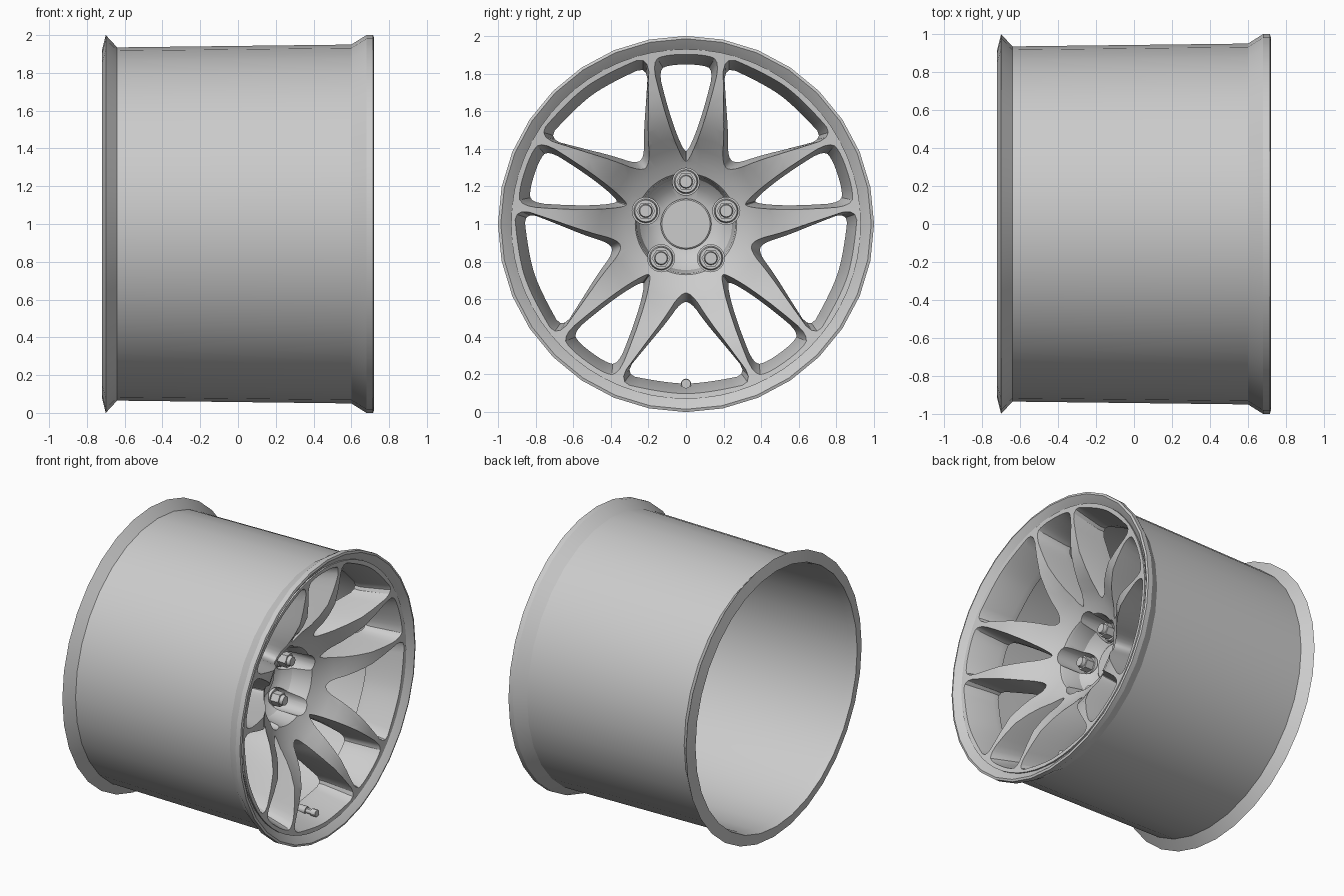
import bpy, bmesh, math
from mathutils import Matrix, Vector

if "Cube" in bpy.data.objects:
    bpy.data.objects.remove(bpy.data.objects["Cube"])

grey = bpy.data.materials.new("silver_grey")
grey.use_nodes = True
grey.diffuse_color = (0.6, 0.6, 0.6, 1)
grey.node_tree.nodes["Principled BSDF"].inputs["Base Color"].default_value = (0.6, 0.6, 0.6, 1)


def finish(bm, name):
    """Turn a bmesh into an object centred on the wheel axis."""
    bmesh.ops.recalc_face_normals(bm, faces=bm.faces)
    mesh = bpy.data.meshes.new(name)
    bm.to_mesh(mesh)
    bm.free()
    mesh.materials.append(grey)
    obj = bpy.data.objects.new(name, mesh)
    obj.location.z = 1
    bpy.context.collection.objects.link(obj)
    return obj


def activate(obj):
    bpy.ops.object.select_all(action='DESELECT')
    obj.select_set(True)
    bpy.context.view_layer.objects.active = obj


def smooth(obj, angle=30):
    activate(obj)
    bpy.ops.object.shade_smooth_by_angle(angle=math.radians(angle))


def lathe(name, profile, steps, closed=False):
    """Revolve (x, radius) points about the x axis."""
    bm = bmesh.new()
    vs = [bm.verts.new((x, 0, r)) for x, r in profile]
    pairs = list(zip(vs, vs[1:])) + ([(vs[-1], vs[0])] if closed else [])
    edges = [bm.edges.new(p) for p in pairs]
    bmesh.ops.spin(bm, geom=vs + edges, cent=(0, 0, 0), axis=(1, 0, 0),
                   angle=math.tau, steps=steps)
    bmesh.ops.remove_doubles(bm, verts=bm.verts, dist=1e-4)
    return finish(bm, name)


def add_rod(bm, x0, x1, radius, y, z, sides, tip=None):
    """Add a capped rod lying along x."""
    place = Matrix.Translation(((x0 + x1) / 2, y, z)) @ Matrix.Rotation(math.pi / 2, 4, 'Y')
    bmesh.ops.create_cone(bm, cap_ends=True, segments=sides, radius1=radius,
                          radius2=tip or radius, depth=x1 - x0, matrix=place)


def cut(target, cutter):
    mod = target.modifiers.new("cut", 'BOOLEAN')
    mod.operation = 'DIFFERENCE'
    mod.solver = 'EXACT'
    mod.object = cutter
    activate(target)
    bpy.ops.object.modifier_apply(modifier=mod.name)
    bpy.data.objects.remove(cutter)


# Barrel with flared lips at both ends
barrel = lathe("barrel", [(-0.72, 0.92), (-0.70, 1.0), (-0.64, 0.935), (0.60, 0.95),
                          (0.68, 1.0), (0.715, 1.0), (0.72, 0.985), (0.695, 0.95),
                          (0.66, 0.91), (-0.66, 0.91)], 32, closed=True)
smooth(barrel, 25)

# Spoke disc: concave front from hub to rim, with a recessed hub centre
FRONT = [(0.27, 0.40), (0.33, 0.43), (0.40, 0.48), (0.46, 0.535), (0.53, 0.585),
         (0.62, 0.635), (0.72, 0.66), (0.82, 0.678), (0.93, 0.69)]


def face_x(r):
    """Front surface depth at a radius."""
    r = min(max(r, FRONT[0][0]), FRONT[-1][0])
    for (r0, x0), (r1, x1) in zip(FRONT, FRONT[1:]):
        if r <= r1:
            return x0 + (x1 - x0) * (r - r0) / (r1 - r0)


bowl = [(0.18, 0), (0.18, 0.135), (0.21, 0.2), (0.26, 0.245), (0.385, 0.262)]
back = [(0.45, 0.93), (0.43, 0.8), (0.36, 0.6), (0.22, 0.44), (0.1, 0.34), (0.1, 0)]
spokes = lathe("spokes", bowl + [(x, r) for r, x in FRONT] + back, 64)


def round_off(points, times=2):
    """Corner cutting on a closed outline."""
    for _ in range(times):
        points = [a.lerp(b, t) for a, b in zip(points, points[1:] + points[:1])
                  for t in (0.25, 0.75)]
    return points


def add_window(bm, half, angle, shrink):
    """Add one tapered window cutter, following the curved spoke front."""
    half = [Vector(p) for p in half]
    outline = round_off(half + [Vector((u, -v)) for u, v in reversed(half) if v > 0])
    turn = Matrix.Rotation(angle, 2)
    rings = []
    for depth, amount, flat in ((0, -0.12, 0.9), (0.03, -0.12, None), (-0.025, 0.2, None),
                                (-0.2, 1, None), (0, 1, -0.1)):
        ring = []
        for u, v in outline:
            p = Vector((0.62 + (u - 0.62) * (1 - shrink[0] * amount),
                        v * (1 - shrink[1] * amount)))
            x = face_x(p.length) + depth if flat is None else flat
            p = turn @ p
            ring.append(bm.verts.new((x, p.x, p.y)))
        rings.append(ring)
    n = len(outline)
    for a, b in zip(rings, rings[1:]):
        for i in range(n):
            j = (i + 1) % n
            bm.faces.new((a[i], a[j], b[j], b[i]))
    bm.faces.new(rings[0])
    bm.faces.new(rings[-1])


# Five narrow windows within spoke pairs, five wide windows between them
NARROW = [(0.33, 0.012), (0.46, 0.07), (0.65, 0.13), (0.87, 0.185), (0.905, 0.1)]
WIDE = [(0.365, 0.03), (0.5, 0.115), (0.66, 0.235), (0.845, 0.37), (0.885, 0.19), (0.905, 0.05)]
bm = bmesh.new()
for k in range(5):
    top = math.pi / 2 + k * math.tau / 5
    add_window(bm, NARROW, top, (0.2, 0.2))
    add_window(bm, WIDE, top + math.pi / 5, (0.2, 0.1))
cut(spokes, finish(bm, "window_cutter"))

# Lug positions and the pockets around them
lugs = [(0.225 * math.cos(a), 0.225 * math.sin(a))
        for a in (math.pi / 2 + k * math.tau / 5 for k in range(5))]
bm = bmesh.new()
for y, z in lugs:
    add_rod(bm, 0.17, 0.6, 0.072, y, z, 24)
cut(spokes, finish(bm, "pocket_cutter"))
smooth(spokes)

# Centre cap
smooth(lathe("centre_cap", [(0.15, 0.135), (0.195, 0.135), (0.2, 0.128), (0.2, 0)], 32))

# Lug nuts: washer, hexagon and stud end
bm = bmesh.new()
for y, z in lugs:
    add_rod(bm, 0.16, 0.2, 0.066, y, z, 24, tip=0.058)
    add_rod(bm, 0.2, 0.26, 0.05, y, z, 6)
    add_rod(bm, 0.26, 0.285, 0.036, y, z, 16, tip=0.032)
smooth(finish(bm, "lug_nuts"))

# Tyre valve at the bottom of the rim
bm = bmesh.new()
add_rod(bm, 0.42, 0.55, 0.028, 0, -0.85, 12)
add_rod(bm, 0.55, 0.59, 0.018, 0, -0.85, 12)
add_rod(bm, 0.59, 0.63, 0.025, 0, -0.85, 12)
smooth(finish(bm, "valve"))
